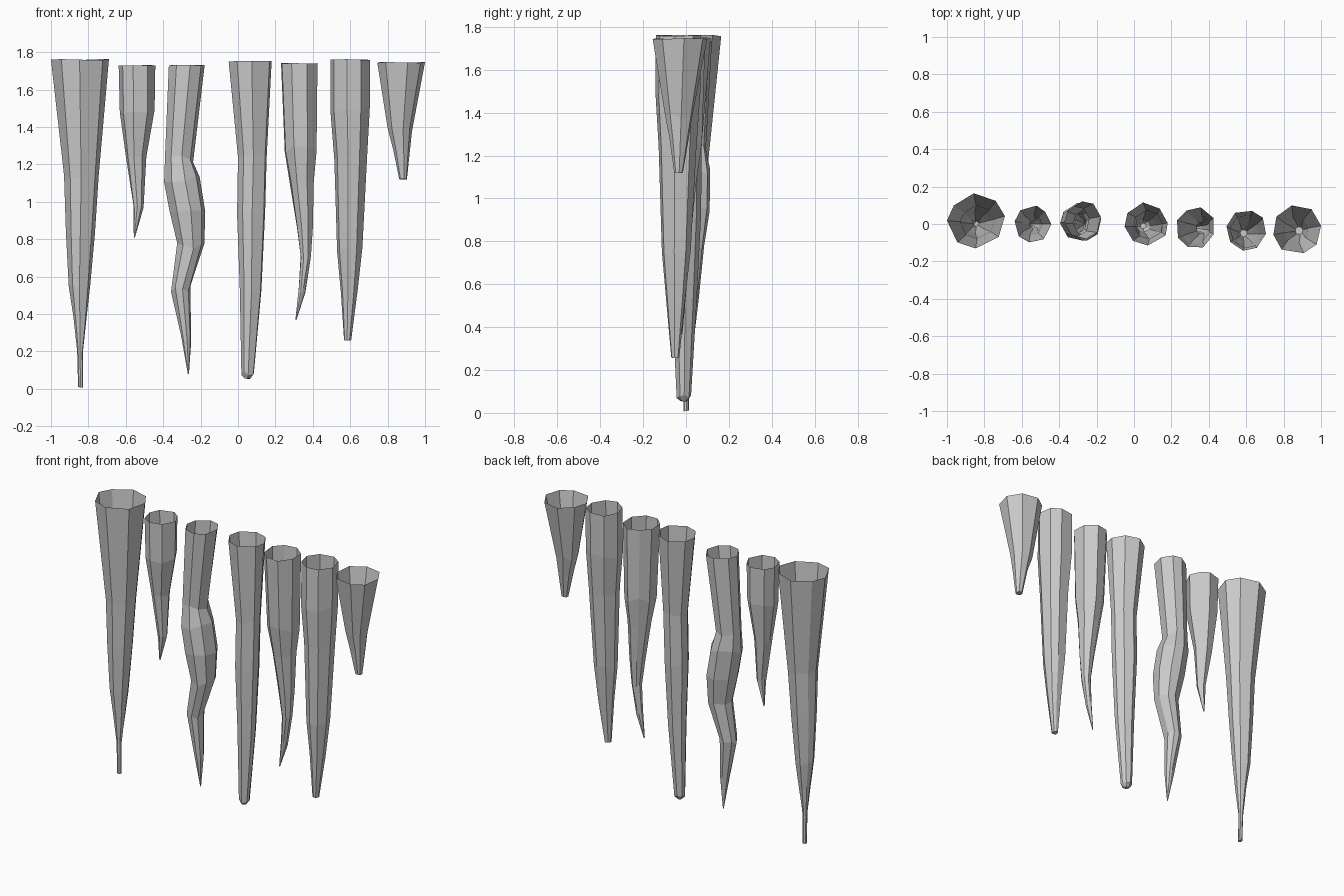
import bpy, bmesh, math, random


def stalactite(name, rings, y_top, y_tip, depth, seed, sides=8):
    """Hollow, open-topped spike. Each ring is (z, left x, right x)."""
    rng = random.Random(seed)
    # irregular polygon outline, scaled to fill the -1..1 square
    turn = rng.uniform(0, 0.7)
    outline = []
    for i in range(sides):
        a = turn + 2 * math.pi * (i + rng.uniform(-0.15, 0.15)) / sides
        r = rng.uniform(0.96, 1.04)
        outline.append((r * math.cos(a), r * math.sin(a)))
    xs, ys = zip(*outline)
    outline = [(2 * (x - min(xs)) / (max(xs) - min(xs)) - 1,
                2 * (y - min(ys)) / (max(ys) - min(ys)) - 1) for x, y in outline]

    bm = bmesh.new()
    z_top, z_tip = rings[0][0], rings[-1][0]
    loops = []
    for k, (z, left, right) in enumerate(rings):
        t = (z_top - z) / (z_top - z_tip)
        cx, half = (left + right) / 2, (right - left) / 2
        cy = y_top + (y_tip - y_top) * t
        inner = 0 < k < len(rings) - 1
        wobble = 0.02 if inner else 0.003
        loops.append([bm.verts.new((cx + half * x, cy + half * depth * y,
                                    z + rng.uniform(-wobble, wobble)))
                      for x, y in outline])
    for upper, lower in zip(loops, loops[1:]):
        for i in range(sides):
            j = (i + 1) % sides
            bm.faces.new((upper[i], lower[i], lower[j], upper[j]))
    bm.faces.new(loops[-1][::-1])

    mesh = bpy.data.meshes.new(name)
    bm.to_mesh(mesh)
    bm.free()
    obj = bpy.data.objects.new(name, mesh)
    bpy.context.collection.objects.link(obj)
    return obj


# wide long spike with a small ledge near the tip
stalactite("stalactite_wide",
           [(1.76, -1.0, -0.69), (1.14, -0.93, -0.745), (0.83, -0.92, -0.765),
            (0.54, -0.905, -0.79), (0.37, -0.88, -0.81), (0.2, -0.86, -0.83),
            (0.01, -0.855, -0.828)], 0.017, 0.0, 0.95, 1)
# short slim spike
stalactite("stalactite_slim",
           [(1.73, -0.638, -0.442), (1.49, -0.632, -0.446), (1.23, -0.60, -0.49),
            (0.97, -0.56, -0.505), (0.81, -0.557, -0.55)], 0.0, 0.0, 1.0, 2)
# crooked spike
stalactite("stalactite_crooked",
           [(1.73, -0.37, -0.178), (1.23, -0.39, -0.24), (1.12, -0.395, -0.205),
            (0.95, -0.365, -0.175), (0.76, -0.325, -0.18), (0.53, -0.358, -0.255),
            (0.275, -0.305, -0.25), (0.08, -0.268, -0.262)], 0.02, 0.0, 1.05, 3)
# long central spike with a blunt tip
stalactite("stalactite_central",
           [(1.75, -0.05, 0.18), (1.25, 0.0, 0.153), (0.93, -0.005, 0.145),
            (0.53, 0.01, 0.125), (0.08, 0.018, 0.085), (0.055, 0.035, 0.065)],
           0.0, -0.01, 1.0, 4)
# spike with a bent tip
stalactite("stalactite_bent",
           [(1.74, 0.23, 0.425), (1.28, 0.25, 0.42), (1.09, 0.28, 0.405),
            (0.88, 0.315, 0.4), (0.7, 0.335, 0.39), (0.53, 0.325, 0.36),
            (0.37, 0.307, 0.313)], -0.018, -0.02, 1.1, 5)
# thick straight spike
stalactite("stalactite_thick",
           [(1.76, 0.495, 0.705), (1.49, 0.495, 0.705), (1.23, 0.515, 0.69),
            (0.75, 0.53, 0.665), (0.53, 0.55, 0.64), (0.26, 0.567, 0.605)],
           -0.035, -0.05, 1.0, 6)
# short flared spike
stalactite("stalactite_short",
           [(1.745, 0.745, 1.0), (1.39, 0.8, 0.93), (1.28, 0.83, 0.918),
            (1.12, 0.862, 0.903)], -0.028, -0.035, 1.0, 7)
